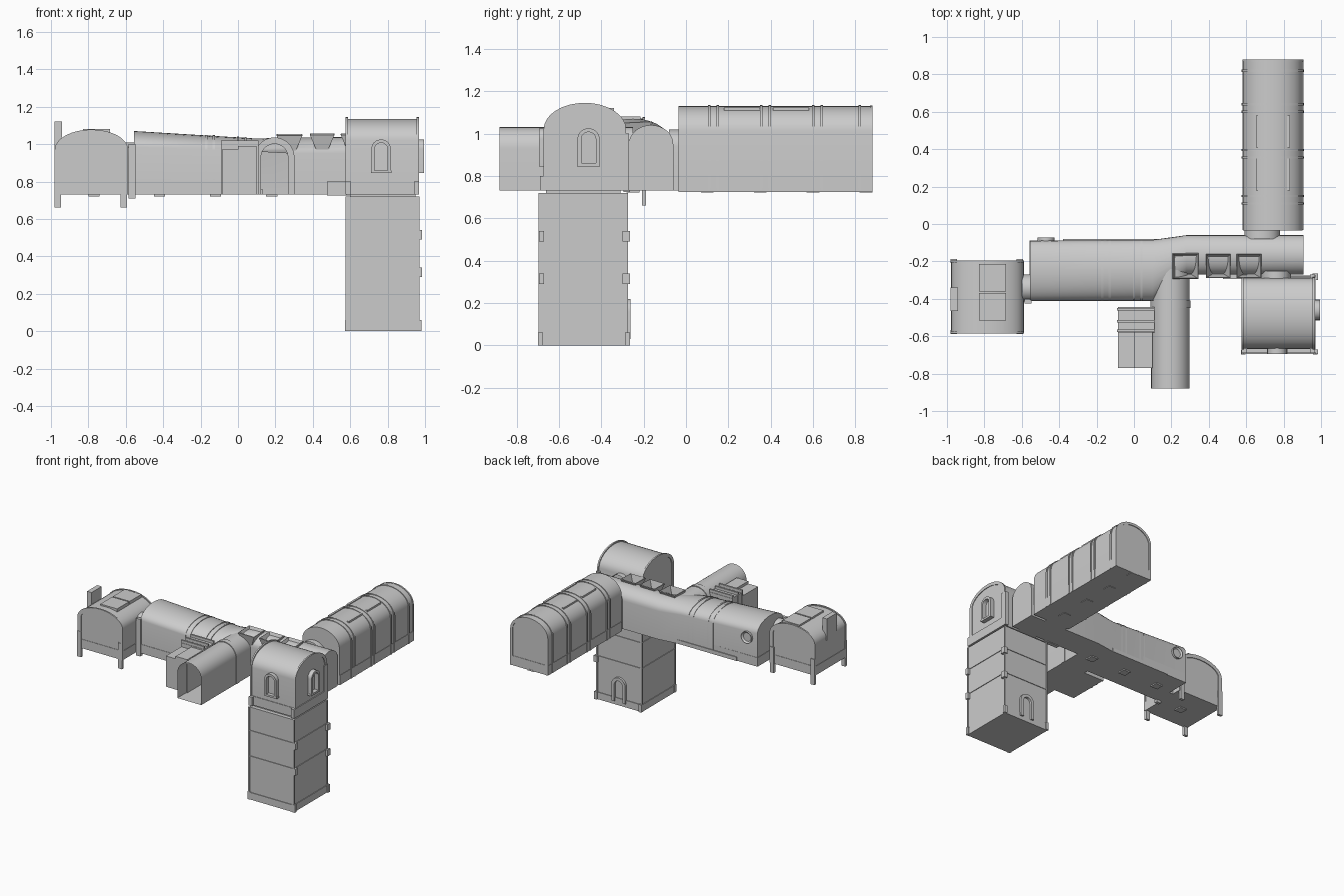
import bpy, bmesh, math
from mathutils import Vector

if "Cube" in bpy.data.objects:
    bpy.data.objects.remove(bpy.data.objects["Cube"])

grey = bpy.data.materials.new("stone_grey")
grey.use_nodes = True
grey.diffuse_color = (0.6, 0.6, 0.6, 1)
grey.node_tree.nodes["Principled BSDF"].inputs["Base Color"].default_value = (0.6, 0.6, 0.6, 1)
grey.use_backface_culling = True
FLOOR = 0.73


def finish(name, bm, smooth=True, recalc=True):
    if recalc:
        bmesh.ops.recalc_face_normals(bm, faces=bm.faces[:])
    mesh = bpy.data.meshes.new(name)
    bm.to_mesh(mesh)
    bm.free()
    mesh.materials.append(grey)
    obj = bpy.data.objects.new(name, mesh)
    bpy.context.collection.objects.link(obj)
    if smooth:
        bpy.ops.object.select_all(action='DESELECT')
        obj.select_set(True)
        bpy.context.view_layer.objects.active = obj
        bpy.ops.object.shade_smooth_by_angle(angle=math.radians(35))
    return obj


def box(name, x, y, z):
    bm = bmesh.new()
    bmesh.ops.create_cube(bm, size=1)
    for v in bm.verts:
        v.co = Vector([(r[0] + r[1]) / 2 + c * (r[1] - r[0]) for c, r in zip(v.co, (x, y, z))])
    return finish(name, bm, smooth=False)


def place(axis, t, u, z):
    return (t, u, z) if axis == 'x' else (u, t, z)


def arch(lo, hi, z0, spring, top, n=16):
    pts = [(lo, z0)]
    for i in range(n + 1):
        a = math.pi * i / n
        pts.append(((lo + hi) / 2 - (hi - lo) / 2 * math.cos(a), spring + (top - spring) * math.sin(a)))
    return pts + [(hi, z0)]


def vault(name, axis, stations, z0=FLOOR, caps=(True, True), gap=None):
    """Loft of arched sections; gap = station whose low-side wall is left open."""
    bm = bmesh.new()
    loops = [[bm.verts.new(place(axis, t, u, z)) for u, z in arch(lo, hi, z0, sp, top)]
             for t, lo, hi, sp, top in stations]
    for s, (a, b) in enumerate(zip(loops, loops[1:])):
        for i in range(len(a)):
            if s == gap and i == 0:
                continue
            j = (i + 1) % len(a)
            bm.faces.new((a[i], a[j], b[j], b[i]))
    for cap, loop in zip(caps, (loops[0], loops[-1])):
        if cap:
            bm.faces.new(loop)
    return finish(name, bm)


def ring(name, axis, t0, t1, lo, hi, z0, spring, top, th):
    """Solid arched frame of thickness th."""
    bm = bmesh.new()
    outer = arch(lo, hi, z0, spring, top)
    inner = arch(lo + th, hi - th, z0, spring, top - th)
    loops = [[bm.verts.new(place(axis, t, u, z)) for u, z in pts]
             for t, pts in ((t0, outer), (t1, outer), (t1, inner), (t0, inner))]
    for a, b in zip(loops, loops[1:] + loops[:1]):
        for i in range(len(a) - 1):
            bm.faces.new((a[i], a[i + 1], b[i + 1], b[i]))
    for k in (0, -1):
        bm.faces.new([l[k] for l in loops])
    return finish(name, bm)


def band(name, x, y, z, out=0.005):
    """Low trim running round a rectangular block."""
    return box(name, (x[0] - out, x[1] + out), (y[0] - out, y[1] + out), z)


# Tower shaft with ledges, corner blocks and back door
TX, TY = (0.58, 0.965), (-0.69, -0.28)
box("tower_shaft", TX, TY, (0.005, 0.72))
band("tower_plinth", TX, TY, (0.0, 0.055))
for z in (0.34, 0.54):
    band("tower_ledge", TX, TY, (z - 0.006, z))
    for y in TY:
        box("tower_bracket", (0.955, 0.985), (y - 0.005, y + 0.02) if y < -0.5 else (y - 0.02, y + 0.015), (z - 0.05, z))
for x in TX:
    for y in TY:
        box("tower_corner", (x - 0.006, x + 0.006), (y - 0.006, y + 0.006), (0.0, 0.72))
        box("tower_foot", (x - 0.008, x + 0.015), (y - 0.008, y + 0.015), (0.0, 0.06))
ring("tower_door_frame", 'y', -0.285, -0.262, 0.71, 0.83, 0.03, 0.16, 0.22, 0.025)
box("tower_neck", (0.6, 0.95), (-0.66, -0.31), (0.71, 0.735))

# Vaulted room on top of the tower
vault("tower_room", 'x', [(0.58, -0.665, -0.29, 1.02, 1.135), (0.962, -0.665, -0.29, 1.02, 1.135)])
for t in (0.575, 0.955):
    ring("tower_room_rim", 'x', t, t + 0.012, -0.672, -0.283, FLOOR, 1.02, 1.145, 0.025)
band("tower_room_skirting", (0.58, 0.965), (-0.665, -0.29), (FLOOR, 0.8), 0.004)
for x in (0.59, 0.955):
    box("tower_room_pilaster", (x - 0.014, x + 0.014), (-0.32, -0.27), (FLOOR, 1.0))
    box("tower_room_front_foot", (x - 0.014, x + 0.014), (-0.69, -0.66), (FLOOR, 0.8))

# Arched windows of the tower room
for axis, t, c in (('y', (-0.695, -0.66), 0.765), ('x', (0.96, 0.995), -0.46)):
    ring("window_frame", axis, *t, c - 0.052, c + 0.052, 0.85, 0.975, 1.025, 0.018)
    span = (c - 0.055, c + 0.055)
    if axis == 'y':
        box("window_sill", span, t, (0.845, 0.86))
    else:
        box("window_sill", t, span, (0.845, 0.86))

# Long barrel hall
BX = (0.582, 0.902)
vault("barrel_hall", 'y', [(-0.035, *BX, 1.01, 1.13), (0.875, *BX, 1.01, 1.13)], z0=0.725)
band("barrel_skirting", BX, (-0.03, 0.875), (0.725, 0.8), 0.003)
for y in (0.11, 0.15, 0.355, 0.395, 0.6, 0.64, 0.82):
    ring("barrel_rib", 'y', y - 0.006, y + 0.006, BX[0] - 0.007, BX[1] + 0.007, 0.725, 1.01, 1.134, 0.02)
for x in (0.66, 0.825):
    for y in (0.18, 0.41):
        box("barrel_roof_slot", (x - 0.008, x + 0.008), (y, y + 0.17), (1.08, 1.122))
ring("barrel_end_rim", 'y', 0.868, 0.88, BX[0] - 0.003, BX[1] + 0.003, 0.725, 1.01, 1.132, 0.02)
vault("barrel_link", 'y', [(-0.08, 0.59, 0.78, 0.94, 1.02), (-0.03, 0.59, 0.78, 0.94, 1.02)], caps=(False, False))
vault("tower_link", 'y', [(-0.3, 0.68, 0.84, 0.94, 1.03), (-0.25, 0.68, 0.84, 0.94, 1.03)], caps=(False, False))

# Main corridor, narrowing towards the east
vault("main_corridor", 'x', [(-0.555, -0.41, -0.09, 0.985, 1.07), (0.1, -0.41, -0.085, 0.96, 1.03),
                             (0.28, -0.27, -0.06, 0.95, 1.035), (0.905, -0.27, -0.06, 0.95, 1.04)], gap=1)
band("corridor_skirting", (-0.555, 0.1), (-0.41, -0.09), (FLOOR, 0.8), 0.003)
for x, top in ((-0.17, 1.05), (-0.13, 1.048), (0.0, 1.04), (0.04, 1.038)):
    ring("corridor_rib", 'x', x - 0.006, x + 0.006, -0.413, -0.085, FLOOR, 0.968, top, 0.02)
box("corridor_back_ledge", (-0.38, 0.13), (-0.09, -0.08), (FLOOR, 0.76))
box("corridor_front_ledge", (0.475, 0.58), (-0.295, -0.265), (0.725, 0.8))

# Round window on the corridor's back wall
bm = bmesh.new()
bmesh.ops.create_cone(bm, cap_ends=True, segments=20, radius1=0.045, radius2=0.045, depth=0.03)
face = max(bm.faces, key=lambda f: f.calc_center_median().z)
bmesh.ops.inset_region(bm, faces=[face], thickness=0.012)
bmesh.ops.translate(bm, verts=face.verts[:], vec=(0, 0, -0.012))
round_window = finish("round_window", bm)
round_window.location = (-0.47, -0.088, 0.94)
round_window.rotation_euler = (-math.pi / 2, 0, 0)

# Flared skylights over the east corridor: four sloping walls, open on top
for x in (0.275, 0.45, 0.615):
    bm = bmesh.new()
    top = [bm.verts.new((x + a * 0.066, y, z)) for a, y, z in
           ((-1, -0.29, 1.05), (1, -0.29, 1.05), (1, -0.16, 1.055), (-1, -0.16, 1.055))]
    low = [bm.verts.new((x + a * 0.032, y, 0.97)) for a, y in
           ((-1, -0.27), (1, -0.27), (1, -0.2), (-1, -0.2))]
    for i in range(4):
        j = (i + 1) % 4
        bm.faces.new((low[i], low[j], top[j], top[i]))
    bm.faces.new(low[::-1])
    skylight = finish("flared_skylight", bm, smooth=False)
    solid = skylight.modifiers.new("wall", 'SOLIDIFY')
    solid.thickness = 0.006

# Front wing: open tunnel with a framing arch and a side annex
vault("front_wing", 'y', [(-0.88, 0.092, 0.298, 0.93, 1.03), (-0.24, 0.092, 0.298, 0.93, 1.03)], caps=(False, False))
ring("wing_arch", 'y', -0.45, -0.41, 0.088, 0.302, FLOOR, 0.93, 1.036, 0.035)
box("annex_low", (-0.085, 0.0), (-0.77, -0.58), (FLOOR, 0.97))
box("annex_inner", (0.0, 0.1), (-0.77, -0.58), (FLOOR, 0.99))
box("annex_high", (-0.085, 0.11), (-0.58, -0.445), (FLOOR, 1.0))
for y in (-0.57, -0.52, -0.455):
    box("annex_rib", (-0.09, 0.11), (y - 0.007, y + 0.007), (FLOOR, 1.02))

# West room with rims, corner posts, chimney and raised roof light
WX, WY = (-0.975, -0.592), (-0.58, -0.2)
vault("west_room", 'y', [(WY[0], *WX, 0.97, 1.07), (WY[1], *WX, 0.97, 1.07)])
for y in WY:
    ring("west_room_rim", 'y', y - 0.006, y + 0.006, WX[0] - 0.005, WX[1] + 0.005, FLOOR, 0.97, 1.078, 0.03)
    for x in (-0.963, -0.61):
        box("west_room_post", (x - 0.017, x + 0.017), (y - 0.008, y + 0.012), (0.66, 0.86))
band("west_room_skirting", WX, WY, (FLOOR, 0.8), 0.003)
box("chimney", (-0.98, -0.942), (-0.465, -0.34), (0.95, 1.12))
for y in (-0.515, -0.36):
    box("roof_light", (-0.83, -0.685), (y, y + 0.145), (1.0, 1.08))
vault("west_link", 'x', [(-0.6, -0.415, -0.27, 0.93, 1.01), (-0.55, -0.415, -0.27, 0.93, 1.01)], caps=(False, False))
box("west_link_post", (-0.585, -0.548), (-0.425, -0.4), (0.71, 1.0))

# Floor hatches on the undersides
for x, y in [(0.7, 0.1 + 0.25 * i) for i in range(4)] + [(-0.45 + 0.3 * i, -0.25) for i in range(3)] + [(-0.8, -0.4)]:
    box("floor_hatch", (x, x + 0.06), (y - 0.03, y + 0.03), (0.721, 0.732))
